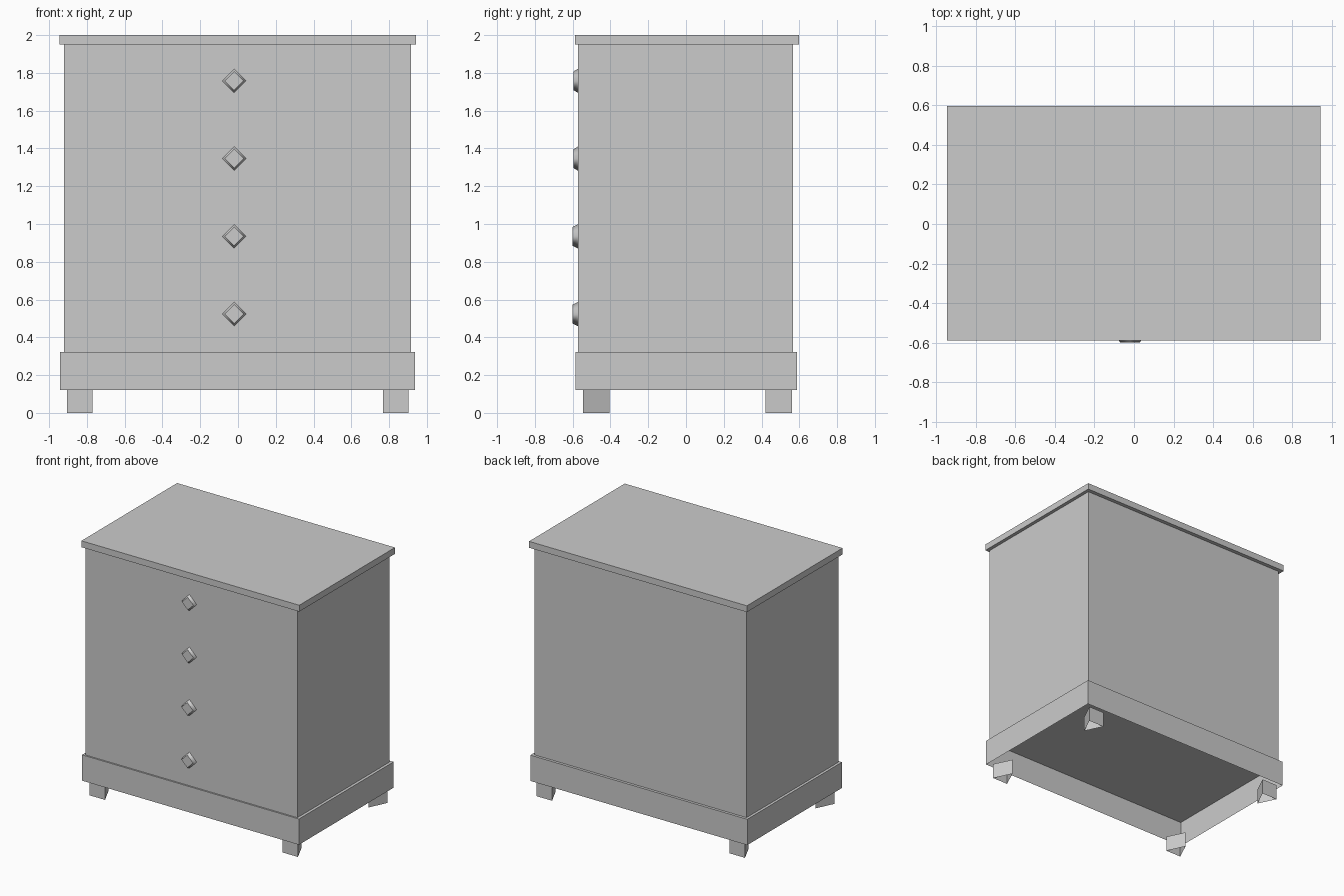
import bpy
import bmesh
from math import pi
from mathutils import Matrix

old = bpy.data.objects.get("Cube")
if old:
    bpy.data.objects.remove(old, do_unlink=True)

GREY = (0.6, 0.6, 0.6, 1.0)
paint = bpy.data.materials.new("plain_grey")
paint.use_nodes = True
paint.diffuse_color = GREY
paint.node_tree.nodes["Principled BSDF"].inputs["Base Color"].default_value = GREY


def finish(name, bm):
    mesh = bpy.data.meshes.new(name)
    bm.to_mesh(mesh)
    bm.free()
    mesh.materials.append(paint)
    obj = bpy.data.objects.new(name, mesh)
    bpy.context.collection.objects.link(obj)
    return obj


def prism(name, outline, z0, z1, open_bottom=False):
    """Extrude a flat outline upwards, optionally leaving the underside open."""
    bm = bmesh.new()
    base = bm.faces.new([bm.verts.new((x, y, z0)) for x, y in outline])
    top = bmesh.ops.extrude_face_region(bm, geom=[base], use_keep_orig=True)["geom"]
    verts = [g for g in top if isinstance(g, bmesh.types.BMVert)]
    bmesh.ops.translate(bm, verts=verts, vec=(0, 0, z1 - z0))
    bmesh.ops.recalc_face_normals(bm, faces=bm.faces[:])
    if open_bottom:
        low = [f for f in bm.faces if all(abs(v.co.z - z0) < 1e-5 for v in f.verts)]
        bmesh.ops.delete(bm, geom=low, context='FACES_ONLY')
    return finish(name, bm)


def rect(x0, x1, y0, y1):
    return [(x0, y0), (x1, y0), (x1, y1), (x0, y1)]


# Carcass: hollow plinth, body and overhanging top
prism("plinth", rect(-0.943, 0.938, -0.585, 0.588), 0.12, 0.322, open_bottom=True)
prism("body", rect(-0.922, 0.916, -0.573, 0.567), 0.322, 1.95, open_bottom=True)
prism("top_board", rect(-0.946, 0.943, -0.588, 0.597), 1.95, 2.0)

# Hollow three-sided feet, each with a flat outer face and an inward point
for side, cx in (("left", 0.835), ("right", -0.838)):
    for end, outer, inner in (("front", -0.546, -0.406), ("back", 0.562, 0.422)):
        outline = [(cx - 0.067, outer), (cx + 0.067, outer), (cx, inner)]
        prism(f"{end}_{side}_foot", outline, 0, 0.12, open_bottom=True)

# Diamond drawer knobs with a bevelled rim
for i, (z, front) in enumerate(((0.523, -0.6), (0.935, -0.6), (1.346, -0.595), (1.758, -0.595))):
    bm = bmesh.new()
    depth = -0.57 - front
    bmesh.ops.create_cone(bm, cap_ends=True, segments=4, radius1=0.065,
                          radius2=0.05, depth=depth)
    place = Matrix.Translation((-0.02, front + depth / 2, z)) @ Matrix.Rotation(pi / 2, 4, 'X')
    bmesh.ops.transform(bm, matrix=place, verts=bm.verts[:])
    for face in bm.faces:
        face.smooth = abs(face.normal.y) < 0.95
    for edge in bm.edges:
        edge.smooth = all(f.smooth for f in edge.link_faces)
    finish(f"knob_{i + 1}", bm)
